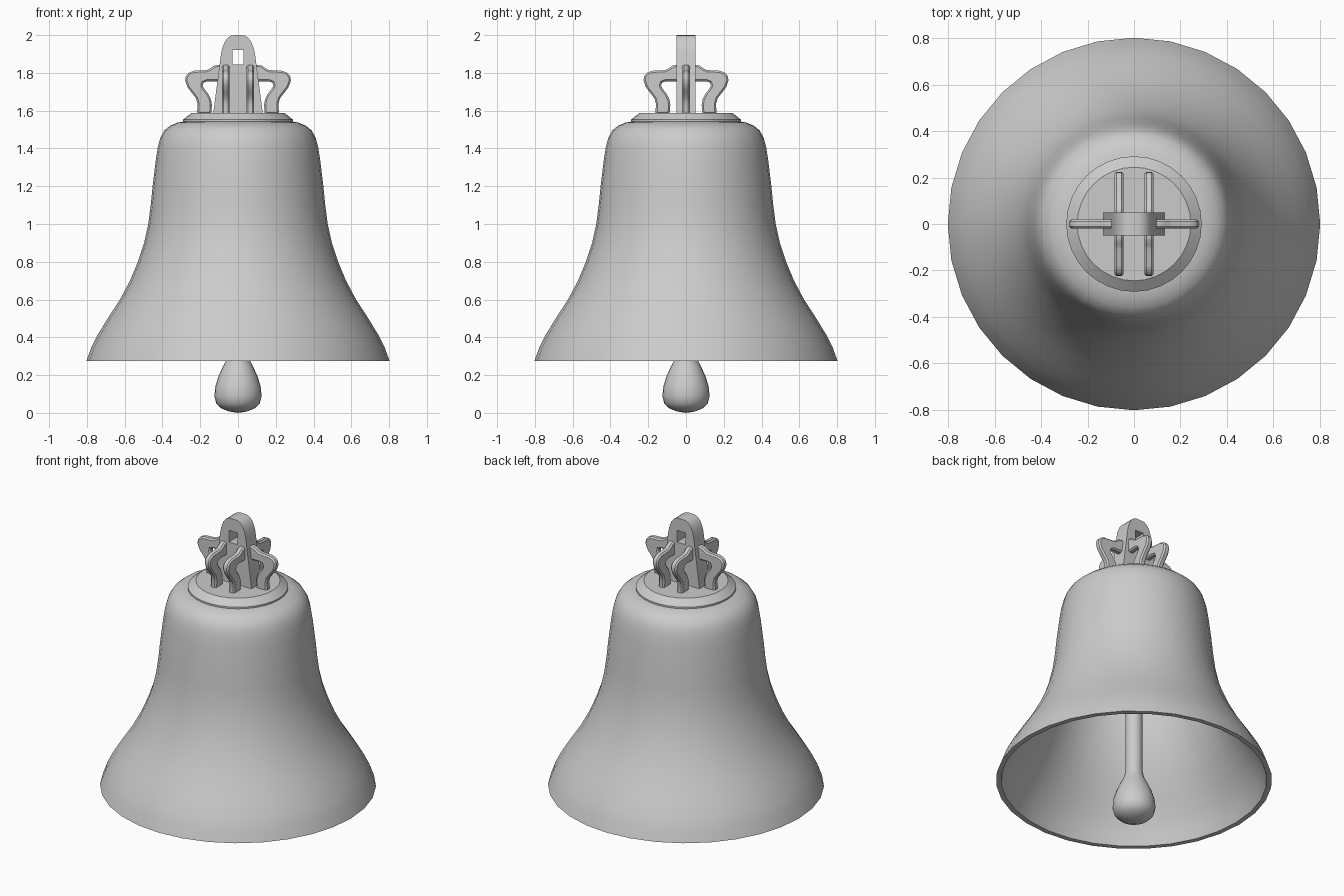
import bpy, bmesh, math
from mathutils import Matrix, Vector

cube = bpy.data.objects.get("Cube")
if cube:
    bpy.data.objects.remove(cube, do_unlink=True)

metal = bpy.data.materials.new("grey metal")
metal.use_nodes = True
grey = (0.6, 0.6, 0.6, 1)
metal.diffuse_color = grey
metal.node_tree.nodes["Principled BSDF"].inputs["Base Color"].default_value = grey


def finish(obj, angle):
    bpy.ops.object.select_all(action='DESELECT')
    obj.select_set(True)
    bpy.context.view_layer.objects.active = obj
    if obj.type == 'CURVE':
        bpy.ops.object.convert(target='MESH')
        obj = bpy.context.object
    obj.data.materials.clear()
    obj.data.materials.append(metal)
    bpy.ops.object.shade_smooth_by_angle(angle=math.radians(angle))
    return obj


def lathe(name, profile, sides, angle=40):
    """Turn (radius, height) points around the z axis."""
    bm = bmesh.new()
    verts = [bm.verts.new((r, 0, z)) for r, z in profile]
    edges = [bm.edges.new(pair) for pair in zip(verts, verts[1:])]
    bmesh.ops.spin(bm, geom=verts + edges, cent=(0, 0, 0), axis=(0, 0, 1),
                   angle=math.tau, steps=sides)
    bmesh.ops.remove_doubles(bm, verts=bm.verts, dist=0.0005)
    bmesh.ops.recalc_face_normals(bm, faces=bm.faces)
    mesh = bpy.data.meshes.new(name)
    bm.to_mesh(mesh)
    bm.free()
    obj = bpy.data.objects.new(name, mesh)
    bpy.context.collection.objects.link(obj)
    return finish(obj, angle)


def plate(name, outlines, half, bevel=0.0, matrix=Matrix()):
    """Extrude flat outlines, given as (across, height), into an upright plate."""
    curve = bpy.data.curves.new(name, 'CURVE')
    curve.dimensions = '2D'
    curve.fill_mode = 'BOTH'
    curve.extrude = half - bevel
    curve.bevel_depth = bevel
    curve.bevel_resolution = 0
    curve.offset = -bevel
    for outline in outlines:
        spline = curve.splines.new('POLY')
        spline.points.add(len(outline) - 1)
        for point, (x, z) in zip(spline.points, outline):
            point.co = (x, z, 0, 1)
        spline.use_cyclic_u = True
    obj = bpy.data.objects.new(name, curve)
    bpy.context.collection.objects.link(obj)
    obj.matrix_world = matrix @ Matrix.Rotation(math.pi / 2, 4, 'X')
    return finish(obj, 32)


# Bell wall: outer skin from crown to lip, then the inner skin back up
outer = [(0, 1.545), (0.27, 1.545), (0.32, 1.537), (0.36, 1.52), (0.39, 1.495),
         (0.41, 1.46), (0.424, 1.41), (0.435, 1.34), (0.452, 1.2), (0.462, 1.1),
         (0.475, 1.0), (0.497, 0.9), (0.53, 0.8), (0.572, 0.7), (0.625, 0.6),
         (0.69, 0.5), (0.745, 0.41), (0.775, 0.35), (0.803, 0.275)]
inner = [(max(r - 0.03, 0), z - (0.03 if z > 1.4 else 0)) for r, z in reversed(outer)]
lathe("bell_body", outer + inner, 32)

# Crown disc with a sloping edge
lathe("crown_disc", [(0, 1.54), (0.292, 1.54), (0.292, 1.552), (0.245, 1.588), (0, 1.588)],
      32, 25)

# Clapper: pear-shaped weight on a rod
lathe("clapper", [(0, 0), (0.05, 0.008), (0.09, 0.025), (0.115, 0.05), (0.125, 0.09),
                  (0.12, 0.14), (0.103, 0.195), (0.08, 0.245), (0.06, 0.285),
                  (0.05, 0.33), (0.05, 1.53), (0, 1.53)], 24)

# Hanger plate with a square hole
half_arch = [(0.132, 1.58), (0.09, 1.9), (0.082, 1.935), (0.07, 1.965),
             (0.055, 1.985), (0.037, 1.997), (0.02, 2.0)]
arch = half_arch + [(-x, z) for x, z in reversed(half_arch)]
hole = [(-0.03, 1.845), (0.03, 1.845), (0.03, 1.92), (-0.03, 1.92)]
plate("hanger_plate", [arch, hole], 0.05)

# Crown loops: curved handles at the ends and faces of the hanger
handle = [(0.217, 1.58), (0.214, 1.635), (0.222, 1.665), (0.245, 1.695), (0.268, 1.725),
          (0.28, 1.76), (0.276, 1.784), (0.262, 1.8), (0.235, 1.811), (0.165, 1.815),
          (0.148, 1.823), (0.128, 1.838), (0.11, 1.842), (0.08, 1.842), (0.08, 1.755),
          (0.165, 1.755), (0.183, 1.748), (0.187, 1.732), (0.178, 1.715), (0.158, 1.69),
          (0.143, 1.66), (0.138, 1.63), (0.142, 1.58)]
for side, turn in (("left", 0), ("right", math.pi)):
    plate(side + "_loop", [handle], 0.02, 0.009, Matrix.Rotation(turn, 4, 'Z'))
for face, turn in (("back", math.pi / 2), ("front", -math.pi / 2)):
    for side, x in (("left", 0.065), ("right", -0.065)):
        inward = Matrix.Translation(Vector((-0.055, 0, 0)))
        plate(f"{face}_{side}_loop", [handle], 0.02, 0.009,
              Matrix.Translation(Vector((x, 0, 0))) @ Matrix.Rotation(turn, 4, 'Z') @ inward)
